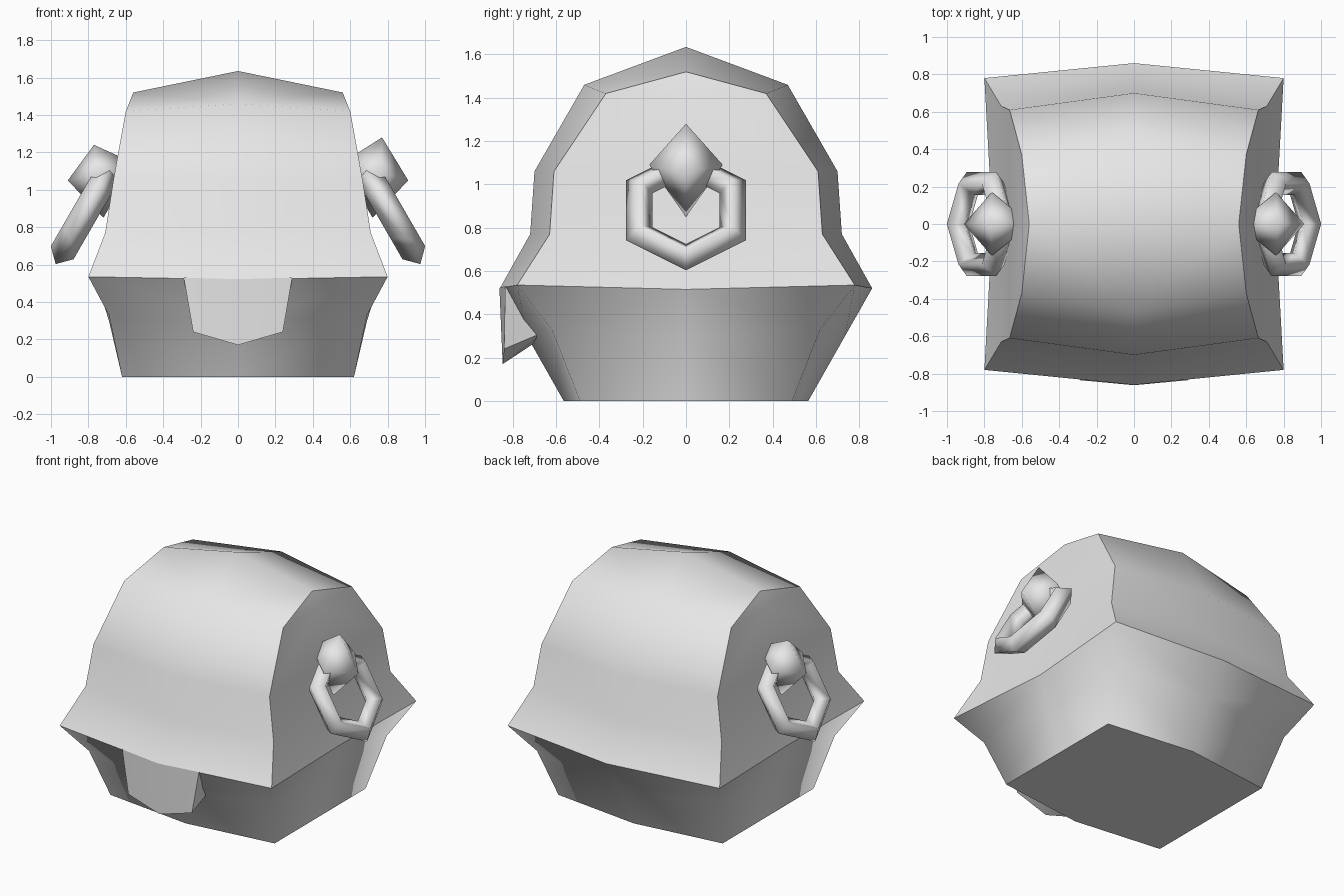
import bpy, bmesh, math

cube = bpy.data.objects.get("Cube")
if cube:
    bpy.data.objects.remove(cube, do_unlink=True)

grey = bpy.data.materials.new("plain_grey")
grey.use_nodes = True
grey.diffuse_color = (0.8, 0.8, 0.8, 1)
grey.node_tree.nodes["Principled BSDF"].inputs["Base Color"].default_value = (0.8, 0.8, 0.8, 1)


def finish(obj, angle):
    """Colour the part and smooth it, keeping edges above the angle sharp."""
    obj.data.materials.append(grey)
    bpy.ops.object.select_all(action='DESELECT')
    obj.select_set(True)
    bpy.context.view_layer.objects.active = obj
    bpy.ops.object.shade_smooth_by_angle(angle=math.radians(angle))


def part(name, faces, angle, mirror=()):
    """Join faces given as corner positions, then mirror them."""
    bm = bmesh.new()
    for corners in faces:
        bm.faces.new([bm.verts.new(c) for c in corners])
    bmesh.ops.remove_doubles(bm, verts=bm.verts, dist=0.0005)
    mesh = bpy.data.meshes.new(name)
    bm.to_mesh(mesh)
    bm.free()
    obj = bpy.data.objects.new(name, mesh)
    bpy.context.collection.objects.link(obj)
    finish(obj, angle)
    if mirror:
        mod = obj.modifiers.new("mirror", 'MIRROR')
        mod.use_axis = [a in mirror for a in "xyz"]
    return obj


# Lid: one quarter of a bulging barrel with flared rim
middle = [(0, -0.86, 0.52), (0, -0.72, 0.77), (0, -0.70, 1.06), (0, -0.47, 1.46), (0, 0, 1.635)]
end = [(0.80, -0.78, 0.535), (0.71, -0.63, 0.77), (0.665, -0.61, 1.06), (0.60, -0.37, 1.42), (0.56, 0, 1.52)]
rim_side = (0.757, 0, 0.515)
centre = [rim_side] + [(x, 0, z) for x, y, z in end[1:4]]
faces = [[middle[i], end[i], end[i + 1], middle[i + 1]] for i in range(4)]
faces += [[end[i], centre[i], centre[i + 1], end[i + 1]] for i in range(3)]
faces.append([end[3], centre[3], end[4]])
part("lid", faces, 60, "xy")

# Base: one quarter of a tapering box, smooth around its corners
front = [(0, -0.565, 0), (0, -0.735, 0.30), middle[0]]
corner = [(0.62, -0.49, 0), (0.69, -0.62, 0.33), end[0]]
side = [(0.62, 0, 0), (0.69, 0, 0.30), rim_side]
faces = []
for i in range(2):
    faces.append([front[i], corner[i], corner[i + 1], front[i + 1]])
    faces.append([corner[i], side[i], side[i + 1], corner[i + 1]])
faces.append([(0, 0, 0), side[0], corner[0], front[0]])
base = part("base", faces, 180, "xy")
base.data.polygons[-1].use_smooth = False

# Clasp: pointed tongue hanging from the front rim
plate = [(0, -0.847, 0.17), (0.24, -0.84, 0.24), (0.29, -0.835, 0.53), (0, -0.862, 0.522)]
back = [(0, -0.68, 0.28), (0.24, -0.65, 0.32), (0.29, -0.76, 0.53)]
part("clasp", [plate,
               [plate[1], back[1], back[2], plate[2]],
               [plate[0], back[0], back[1], plate[1]]], 30, "x")

# Handles: diamond knob and hanging six-sided ring at each end
for name, s, top in (("left", 1, 1.28), ("right", -1, 1.24)):
    outer, inner = (s * 0.91, 0, 1.05), (s * 0.55, 0, 1.14)
    loop = [(s * 0.77, 0, top), (s * 0.76, 0.17, 1.09), (s * 0.72, 0, 0.85), (s * 0.76, -0.17, 1.09)]
    faces = []
    for i in range(4):
        a, b = loop[i], loop[(i + 1) % 4]
        for tri in ([outer, b, a], [inner, a, b]):
            faces.append(tri if s > 0 else tri[::-1])
    part(name + "_knob", faces, 180)

    bpy.ops.mesh.primitive_torus_add(
        major_segments=6, minor_segments=4, major_radius=0.25, minor_radius=0.07,
        location=(s * 0.815, 0, 0.88), rotation=(0, math.radians(90 - 30 * s), 0))
    ring = bpy.context.object
    ring.name = name + "_ring"
    finish(ring, 180)
